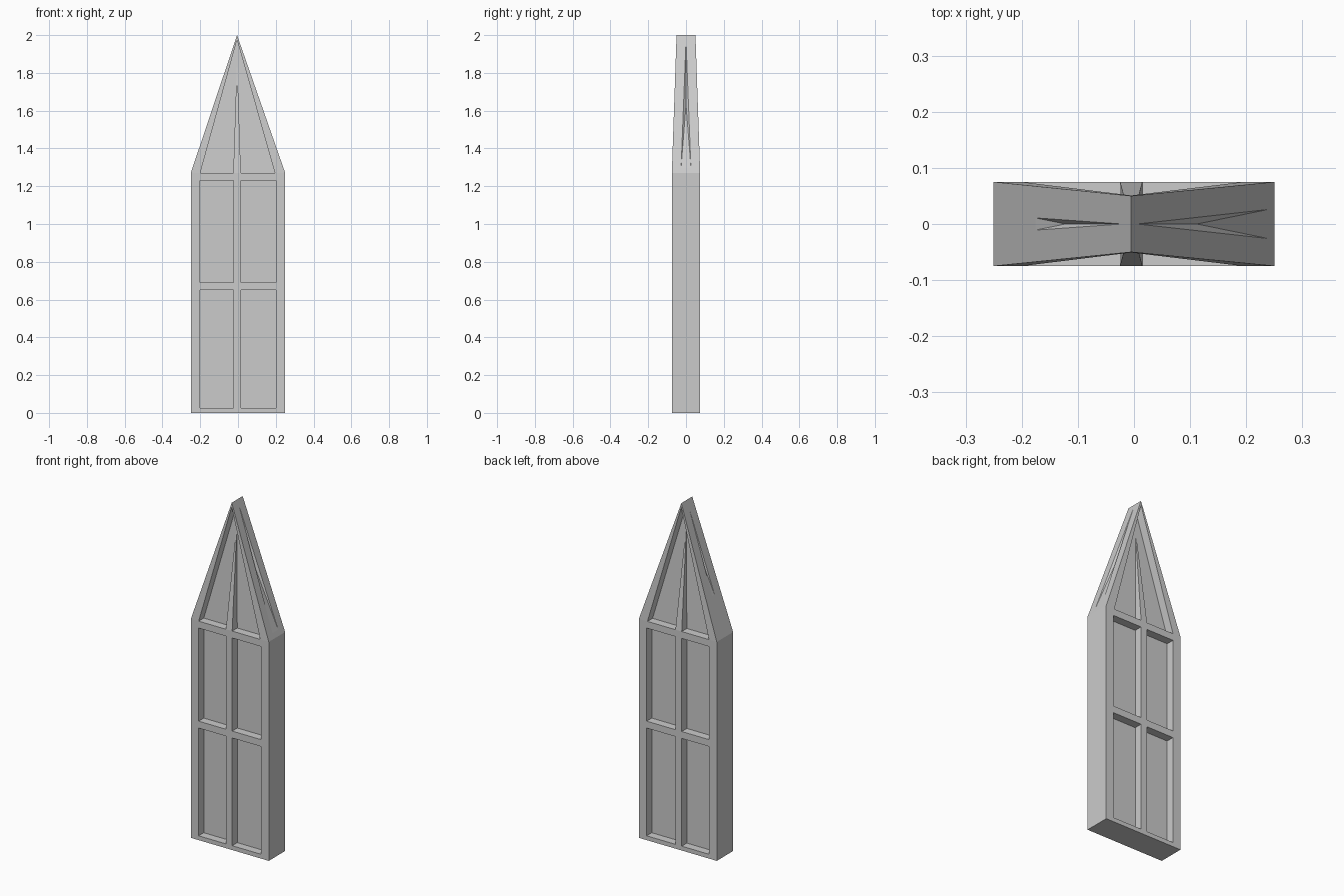
import bpy, bmesh

if "Cube" in bpy.data.objects:
    bpy.data.objects.remove(bpy.data.objects["Cube"])

CX = -0.005            # centre line of the point and mullion
SPRING, TOP = 1.27, 2.0


def hull_object(name, solids):
    """One mesh made of several convex solids, each given by its corner points."""
    bm = bmesh.new()
    for pts in solids:
        verts = [bm.verts.new(p) for p in pts]
        bmesh.ops.convex_hull(bm, input=verts)
    bmesh.ops.dissolve_limit(bm, angle_limit=0.002, verts=bm.verts, edges=bm.edges)
    bmesh.ops.recalc_face_normals(bm, faces=bm.faces)
    mesh = bpy.data.meshes.new(name)
    bm.to_mesh(mesh)
    bm.free()
    obj = bpy.data.objects.new(name, mesh)
    bpy.context.collection.objects.link(obj)
    return obj


def recess(outline, side):
    """Prism from the pane surface outwards; outline holds (x, z, pane depth)."""
    return [(x, side * y, z) for x, z, d in outline for y in (d, 0.2)]


# Window body: straight below, tapering in width and depth to a short ridge
body = hull_object("window_frame", [
    [(x, y, z) for x in (-0.25, 0.25) for y in (-0.075, 0.075) for z in (0, SPRING)]
    + [(CX, y, TOP) for y in (-0.05, 0.05)]])

# Recesses on both faces: four rectangular panes and the pointed one
cuts = []
for side in (-1, 1):
    for x0, x1 in ((-0.2, -0.025), (0.015, 0.2)):
        for z0, z1 in ((0.025, 0.65), (0.69, 1.23)):
            cuts.append(recess([(x, z, 0.028) for x in (x0, x1) for z in (z0, z1)], side))
    cuts.append(recess([(-0.2, SPRING, 0.028), (0.195, SPRING, 0.028),
                        (CX, 1.975, 0.002)], side))

# Shallow tapering grooves along the two sloping sides
for s in (-1, 1):
    def slope(z, push=0.0):
        half = 0.255 * (TOP - z) / (TOP - SPRING)
        return CX + s * (half + push)
    cuts.append([(slope(1.3), -0.026, 1.3), (slope(1.3), 0.026, 1.3),
                 (slope(1.97), 0, 1.97),
                 (slope(1.63, -0.012), 0, 1.63), (slope(1.63, 0.03), 0, 1.63)])

cutter = hull_object("recess_cutter", cuts)
cutter.hide_render = True
mod = body.modifiers.new("recesses", 'BOOLEAN')
mod.operation, mod.solver, mod.object = 'DIFFERENCE', 'EXACT', cutter
bpy.context.view_layer.objects.active = body
bpy.ops.object.modifier_apply(modifier=mod.name)
bpy.data.objects.remove(cutter)

# Upper mullion: a slim pyramid showing on both faces
hull_object("upper_mullion", [
    [(x, y, SPRING) for x in (-0.025, 0.015) for y in (-0.075, 0.075)]
    + [(CX, 0, 1.89)]])
